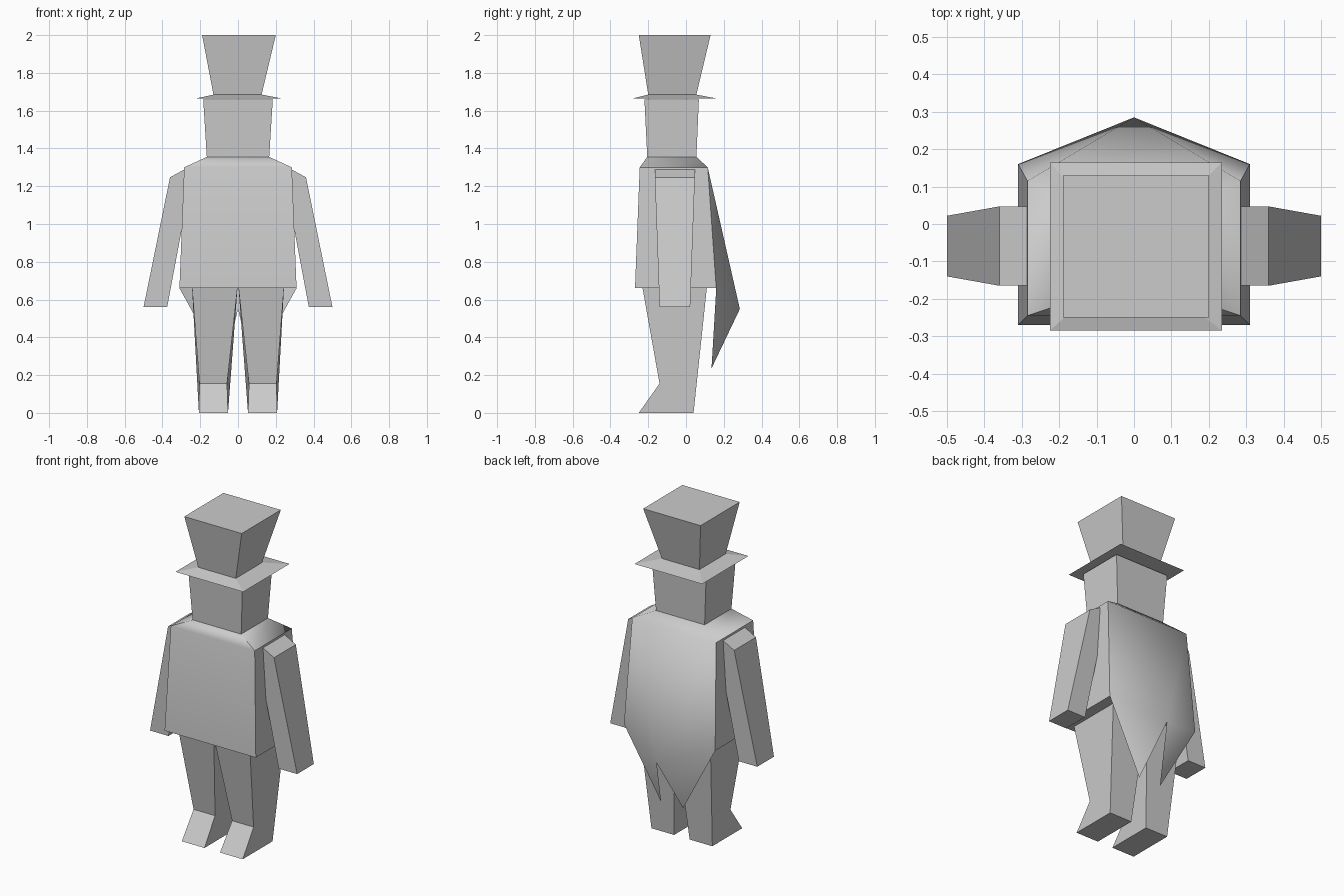
import bpy, bmesh

if "Cube" in bpy.data.objects:
    bpy.data.objects.remove(bpy.data.objects["Cube"])

grey = bpy.data.materials.new("plain grey")
grey.diffuse_color = (0.6, 0.6, 0.6, 1)
grey.use_nodes = True
grey.node_tree.nodes["Principled BSDF"].inputs["Base Color"].default_value = grey.diffuse_color


def make(name, verts, faces, smooth=None):
    bm = bmesh.new()
    vs = [bm.verts.new(v) for v in verts]
    for f in faces:
        bm.faces.new([vs[i] for i in f])
    bmesh.ops.recalc_face_normals(bm, faces=bm.faces[:])
    me = bpy.data.meshes.new(name)
    bm.to_mesh(me)
    bm.free()
    me.materials.append(grey)
    ob = bpy.data.objects.new(name, me)
    bpy.context.collection.objects.link(ob)
    if smooth:
        bpy.ops.object.select_all(action='DESELECT')
        bpy.context.view_layer.objects.active = ob
        ob.select_set(True)
        bpy.ops.object.shade_smooth_by_angle(angle=smooth)
    return ob


def ring(x0, x1, y0, y1, z):
    return [(x0, y0, z), (x1, y0, z), (x1, y1, z), (x0, y1, z)]


def bridge(n, rings):
    """Side faces joining consecutive loops of n points."""
    return [(r * n + i, r * n + (i + 1) % n, (r + 1) * n + (i + 1) % n, (r + 1) * n + i)
            for r in range(rings - 1) for i in range(n)]


def loft(name, rings):
    n, k = len(rings[0]), len(rings)
    caps = [tuple(range(n)), tuple(range((k - 1) * n, k * n))]
    return make(name, sum(rings, []), bridge(n, k) + caps)


# Top hat: flared crown with a thin sloping brim
loft("top_hat", [ring(-.225, .235, -.285, .165, 1.664),
                 ring(-.13, .125, -.20, .055, 1.685),
                 ring(-.19, .20, -.25, .13, 2.0)])

# Head
loft("head", [ring(-.165, .165, -.205, .055, 1.353),
              ring(-.184, .184, -.22, .068, 1.658)])

# Coat: body rings, with the back drawn out to a point and two hanging tails
body = (ring(-.31, .31, -.27, .16, .66) + ring(-.285, .285, -.245, .115, 1.30)
        + ring(-.165, .165, -.205, .055, 1.355))
sides = [f for f in bridge(4, 3) if f != (2, 3, 7, 6)]
coat_verts = body + [(0, .285, .55), (.075, .135, .235), (-.075, .135, .235)]
back = [(6, 7, 12), (2, 6, 12), (7, 3, 12), (2, 12, 13), (12, 3, 14)]
make("coat", coat_verts, sides + back + [(0, 1, 2, 3), (8, 9, 10, 11)], smooth=0.96)

# Arm outline (x, z, front y, back y) and leg outline (y, z, inner x, outer x)
arm = [(.285, 1.288, -.165, .047), (.36, 1.247, -.165, .047), (.50, .56, -.14, .022),
       (.375, .56, -.14, .022), (.255, 1.2, -.162, .044)]
leg = [(-.23, .66, .003, .243), (-.14, .155, .058, .204), (-.25, 0, .053, .207),
       (.04, 0, .053, .207), (.11, .66, .003, .243)]

for side, s in (("left", -1), ("right", 1)):
    loft(side + "_arm", [[(s * x, y0, z) for x, z, y0, y1 in arm],
                         [(s * x, y1, z) for x, z, y0, y1 in arm]])
    loft(side + "_leg", [[(s * x0, y, z) for y, z, x0, x1 in leg],
                         [(s * x1, y, z) for y, z, x0, x1 in leg]])
